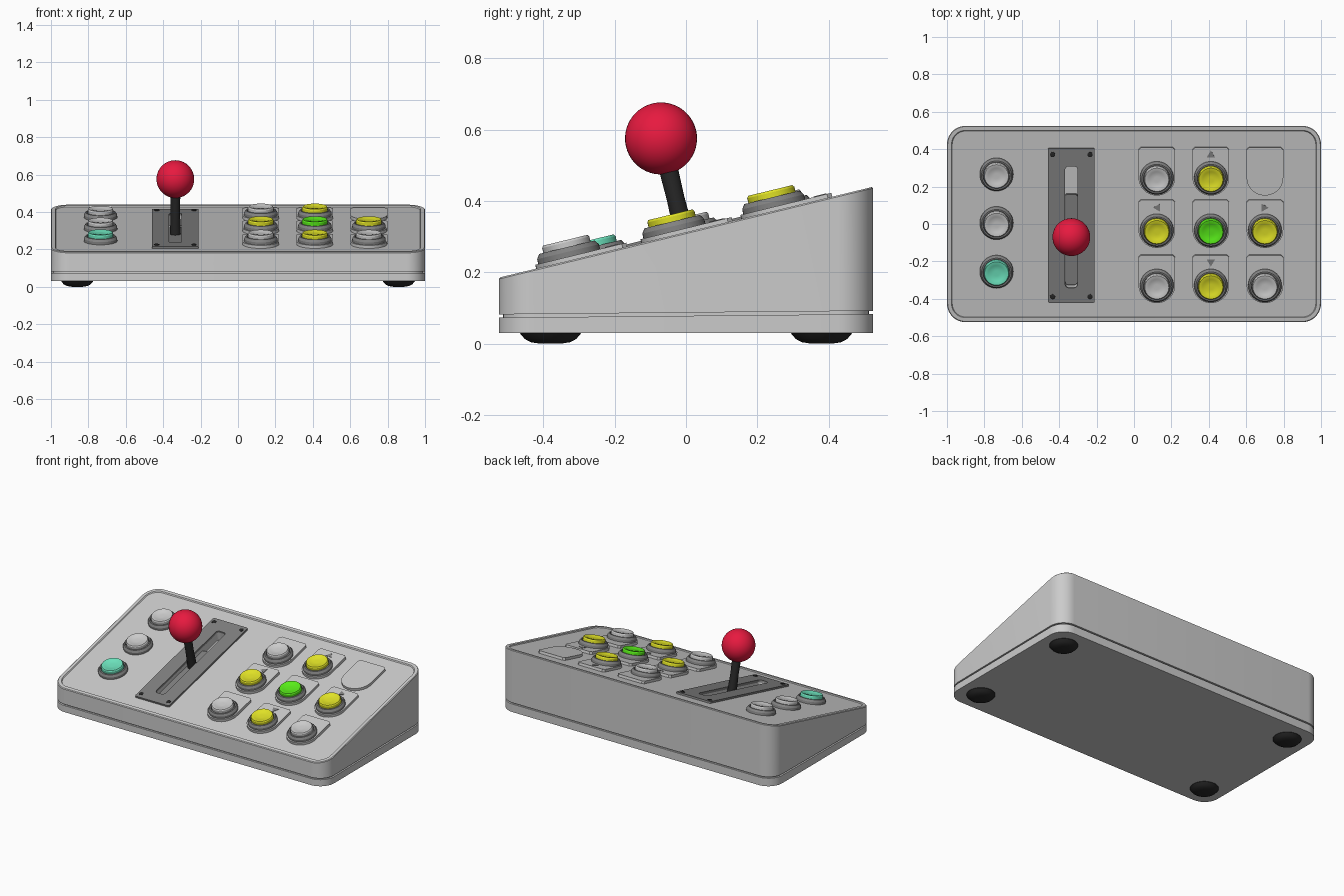
import bpy, bmesh, math
from mathutils import Matrix

if "Cube" in bpy.data.objects:
    bpy.data.objects.remove(bpy.data.objects["Cube"])

# Sloped panel frame: local z = 0 is the rim plane
SLOPE = 0.255 / 1.05
ANG = math.atan(SLOPE)
MID = 0.3125
PANEL = Matrix.Translation((0, 0, MID)) @ Matrix.Rotation(ANG, 4, 'X')
FLAT = Matrix.Identity(4)


def V(y):
    return y / math.cos(ANG)


def mat(name, r, g, b):
    m = bpy.data.materials.new(name)
    m.diffuse_color = (r, g, b, 1)
    m.use_nodes = True
    m.node_tree.nodes["Principled BSDF"].inputs["Base Color"].default_value = m.diffuse_color
    return m


RED = mat("red", 0.8, 0.01, 0.05)
YELLOW = mat("yellow", 0.75, 0.76, 0.02)
GREEN = mat("green", 0.1, 0.85, 0.01)
TEAL = mat("teal", 0.15, 0.75, 0.5)
BLACK = mat("black", 0.02, 0.02, 0.02)
DARK = mat("dark_grey", 0.22, 0.22, 0.22)


def finish(name, bm, material=None, frame=FLAT):
    bmesh.ops.recalc_face_normals(bm, faces=bm.faces)
    me = bpy.data.meshes.new(name)
    bm.to_mesh(me)
    bm.free()
    ob = bpy.data.objects.new(name, me)
    ob.matrix_world = frame
    bpy.context.collection.objects.link(ob)
    if material:
        me.materials.append(material)
    return ob


def loft(name, rings, material=None, frame=FLAT, cyclic=False):
    """Skin matching point rings; ends are capped unless cyclic."""
    bm = bmesh.new()
    vs = [[bm.verts.new(p) for p in r] for r in rings]
    n = len(vs[0])
    pairs = list(zip(vs, vs[1:])) + ([(vs[-1], vs[0])] if cyclic else [])
    for a, b in pairs:
        for i in range(n):
            j = (i + 1) % n
            bm.faces.new((a[i], a[j], b[j], b[i]))
    if not cyclic:
        bm.faces.new(vs[0])
        bm.faces.new(vs[-1])
    return finish(name, bm, material, frame)


def rrect(hw, hh, r, cx=0, cy=0, seg=8):
    pts = []
    for k, (sx, sy) in enumerate(((1, 1), (-1, 1), (-1, -1), (1, -1))):
        for i in range(seg + 1):
            t = math.pi / 2 * (k + i / seg)
            pts.append((cx + sx * (hw - r) + r * math.cos(t),
                        cy + sy * (hh - r) + r * math.sin(t)))
    return pts


def at(pts, z, s=0):
    return [(x, y, z + s * y) for x, y in pts]


def shell(d):
    return rrect(1 - d, 0.525 - d, 0.1 - d, seg=10)


def lathe(name, profile, x, y, z, material=None, frame=PANEL, n=40):
    rings = [[(x + r * math.cos(2 * math.pi * i / n), y + r * math.sin(2 * math.pi * i / n), z + h)
              for i in range(n)] for r, h in profile]
    return loft(name, rings, material, frame)


# Lower tray with a neck that leaves a seam groove
G = 0.0095
loft("bottom_tray", [at(shell(0), 0.03), at(shell(0), 0.078, G),
                     at(shell(0.012), 0.078, G), at(shell(0.012), 0.095, G)])

# Wedge housing with a thin rim around the sunken panel
housing = loft("housing", [at(shell(0), 0.087, G), at(shell(0), MID - 0.004, SLOPE),
                           at(shell(0.004), MID, SLOPE), at(shell(0.024), MID, SLOPE),
                           at(shell(0.028), MID - 0.006, SLOPE)])

# Lever slot cut into the housing
SX = -0.335
slot = rrect(0.033, V(0.325), 0.02, SX, V(-0.015))
cutter = loft("slot_cutter", [at(slot, -0.06), at(slot, 0.05)], frame=PANEL)
cutter.hide_render = True
cutter.hide_viewport = True
cut = housing.modifiers.new("slot", 'BOOLEAN')
cut.operation = 'DIFFERENCE'
cut.solver = 'EXACT'
cut.object = cutter

# Lever plate, screws, carriage, shaft and ball
plate = rrect(0.125, V(0.4125), 0.008, SX, V(-0.0075))
loft("lever_plate", [at(plate, -0.01), at(plate, 0.006), at(slot, 0.006), at(slot, -0.01)],
     DARK, PANEL, cyclic=True)
for sx in (-1, 1):
    for sy in (-1, 1):
        lathe("plate_screw", [(0.014, 0), (0.014, 0.008), (0.009, 0.011)],
              SX + sx * 0.1, V(-0.0075 + sy * 0.38), 0, BLACK, n=16)
strip = rrect(0.032, V(0.24), 0.01, SX, V(-0.09))
loft("lever_carriage", [at(strip, -0.058), at(strip, -0.03)], DARK, PANEL)
lathe("lever_shaft", [(0.029, -0.05), (0.025, 0.1), (0.028, 0.25)], SX, -0.006, 0, BLACK, n=24)
bm = bmesh.new()
bmesh.ops.create_uvsphere(bm, u_segments=40, v_segments=24, radius=0.101)
finish("lever_ball", bm, RED, PANEL @ Matrix.Translation((SX, -0.006, 0.272)))


# Push button: collar and dished cap
def button(x, y, z, color):
    lathe("button_collar", [(0.09, -0.008), (0.089, 0.014), (0.08, 0.027), (0.072, 0.027),
                            (0.071, 0.012)], x, V(y), z, DARK)
    lathe("button_cap", [(0.068, 0.0), (0.068, 0.041), (0.064, 0.047), (0.045, 0.045),
                         (0.04, 0.042), (0.015, 0.041)], x, V(y), z, color)


# Left column of buttons
for y, c in ((0.265, None), (0.005, None), (-0.255, TEAL)):
    button(-0.735, y, -0.005, c)

# Keypad: round-ended plates with a button on each but the last corner
CAPS = {(0, 0): None, (1, 0): YELLOW, (0, 1): YELLOW, (1, 1): GREEN, (2, 1): YELLOW,
        (0, 2): None, (1, 2): YELLOW, (2, 2): None}
for col, x in enumerate((0.122, 0.411, 0.7)):
    for row, y in enumerate((0.25, -0.03, -0.325)):
        v = V(y)
        outline = [(x + 0.098 * math.cos(math.pi * (1 + i / 20)),
                    v + 0.098 * math.sin(math.pi * (1 + i / 20))) for i in range(21)]
        outline += [(x + 0.098, v + 0.152), (x + 0.085, v + 0.165),
                    (x - 0.085, v + 0.165), (x - 0.098, v + 0.152)]
        loft("key_plate", [at(outline, -0.015), at(outline, 0.011)], None, PANEL)
        if (col, row) in CAPS:
            button(x, y, 0.011, CAPS[col, row])

# Direction arrows on the plates
for x, y, turn in ((0.411, 0.372, 90), (0.127, 0.09, 180), (0.695, 0.09, 0), (0.411, -0.2, 270)):
    tri = [(x + 0.025 * math.cos(math.radians(turn + k)), V(y) + 0.025 * math.sin(math.radians(turn + k)))
           for k in (0, 120, 240)]
    loft("direction_arrow", [at(tri, 0.005), at(tri, 0.013)], DARK, PANEL)

# Domed rubber feet
for sx in (-1, 1):
    for sy in (-1, 1):
        lathe("foot", [(0.085, 0.035), (0.085, 0.028), (0.072, 0.013), (0.055, 0.004), (0.03, 0)],
              sx * 0.86, sy * 0.38, 0, BLACK, FLAT, 32)

# Smooth shading with sharp edges kept
for ob in bpy.data.objects:
    if ob.type == 'MESH' and not ob.hide_render:
        ob.select_set(True)
        bpy.context.view_layer.objects.active = ob
bpy.ops.object.shade_smooth_by_angle(angle=math.radians(30))
